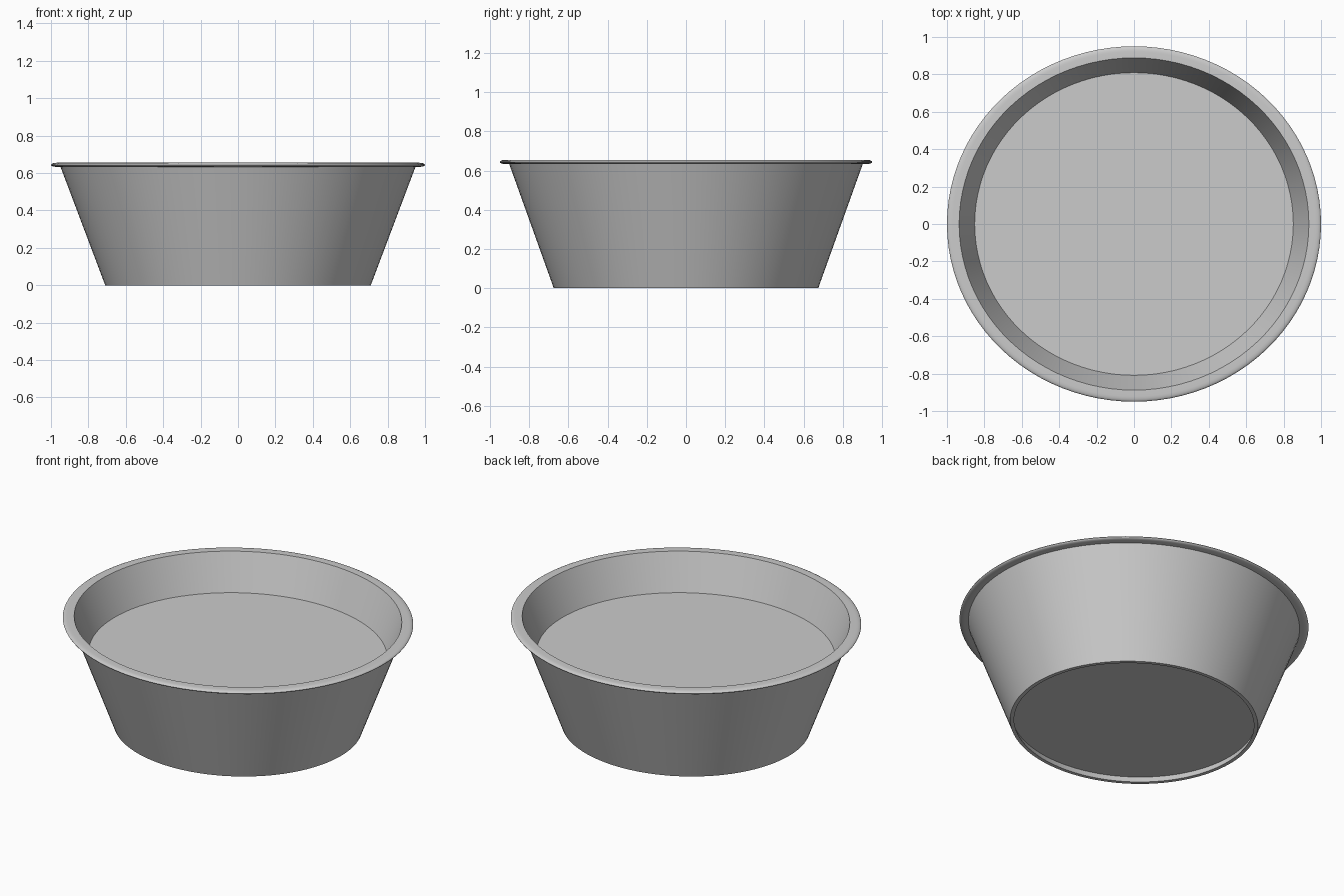
import bpy
import bmesh
import math

SEGMENTS = 96
OVAL = 0.95        # depth of the bowl relative to its width
SLOPE = 0.378      # outward lean of the wall

cube = bpy.data.objects.get("Cube")
if cube:
    bpy.data.objects.remove(cube, do_unlink=True)

grey = bpy.data.materials.new("plain grey")
grey.use_nodes = True
colour = (0.6, 0.6, 0.6, 1)
grey.diffuse_color = colour
grey.node_tree.nodes["Principled BSDF"].inputs["Base Color"].default_value = colour


def inner_radius(z):
    return 0.935 - SLOPE * (0.655 - z)


def finish(bm, name):
    bmesh.ops.scale(bm, vec=(1, OVAL, 1), verts=bm.verts)
    mesh = bpy.data.meshes.new(name)
    bm.to_mesh(mesh)
    bm.free()
    mesh.materials.append(grey)
    obj = bpy.data.objects.new(name, mesh)
    bpy.context.collection.objects.link(obj)
    return obj


def lathe(name, profile):
    """Revolve a closed (radius, height) outline around the z axis."""
    bm = bmesh.new()
    rings = []
    for r, z in profile:
        rings.append([bm.verts.new((r * math.cos(a), r * math.sin(a), z))
                      for a in (math.tau * i / SEGMENTS for i in range(SEGMENTS))])
    for k, ring in enumerate(rings):
        following = rings[(k + 1) % len(rings)]
        for i in range(SEGMENTS):
            j = (i + 1) % SEGMENTS
            bm.faces.new((ring[i], ring[j], following[j], following[i]))
    bmesh.ops.recalc_face_normals(bm, faces=bm.faces)
    return finish(bm, name)


def disc(name, z, facing_up):
    bm = bmesh.new()
    bmesh.ops.create_circle(bm, cap_ends=True, segments=SEGMENTS,
                            radius=inner_radius(z))
    bmesh.ops.translate(bm, vec=(0, 0, z), verts=bm.verts)
    for face in bm.faces:
        if (face.normal.z > 0) != facing_up:
            face.normal_flip()
    return finish(bm, name)


# Sloping wall with a thin rolled rim
lip = [(0.97 + 0.03 * math.cos(a), 0.644 + 0.011 * math.sin(a))
       for a in (math.pi * (i / 8 - 0.5) for i in range(9))]
wall = lathe("bowl_wall", [(0.71, 0), (0.949, 0.633)] + lip
             + [(0.935, 0.655), (inner_radius(0), 0)])

# Raised inside floor and recessed underside
disc("inner_floor", 0.435, True)
disc("base_plate", 0.04, False)

# Smooth the curved wall and keep its edges crisp
bpy.ops.object.select_all(action="DESELECT")
wall.select_set(True)
bpy.context.view_layer.objects.active = wall
bpy.ops.object.shade_smooth_by_angle(angle=math.radians(35))
